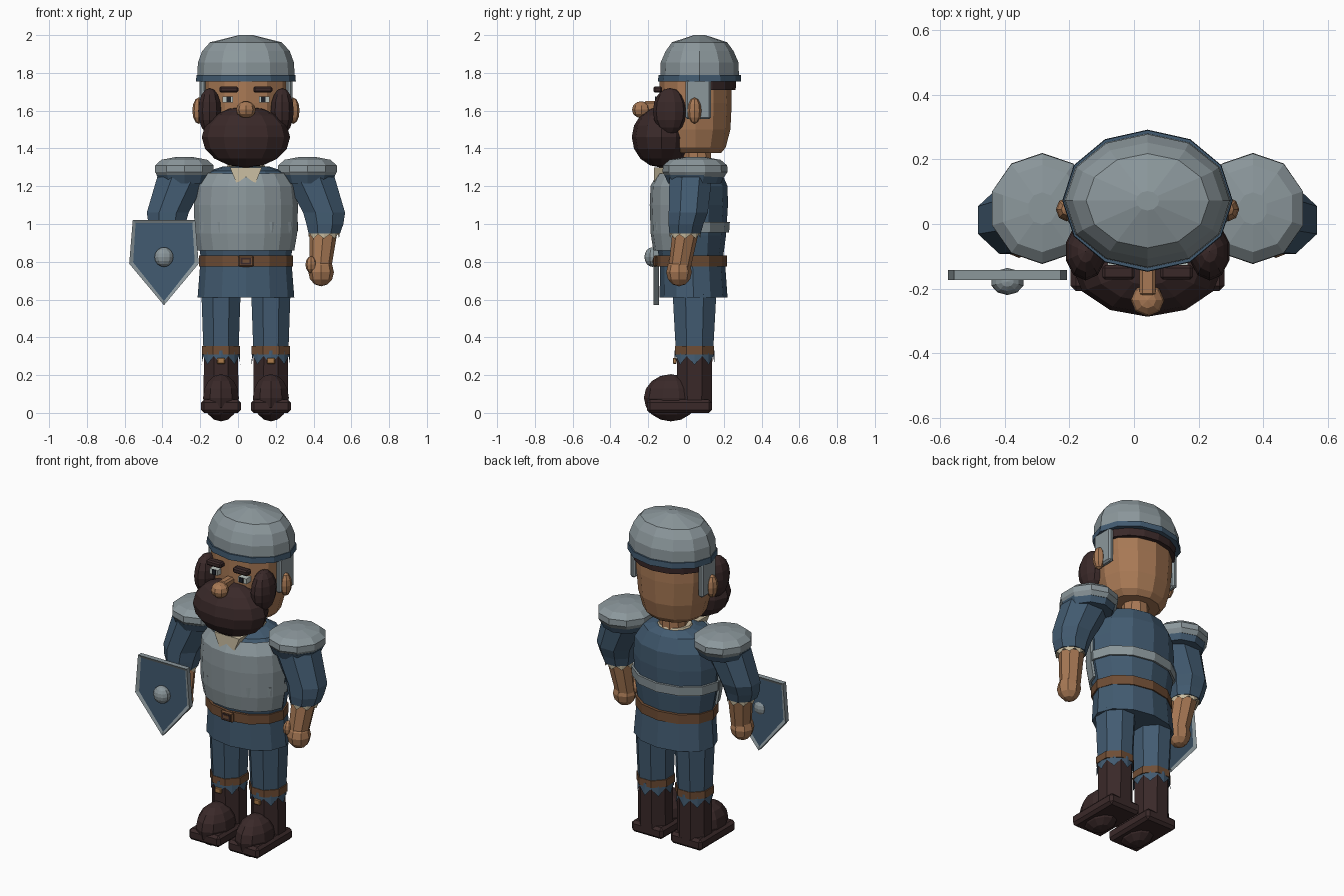
import bpy, bmesh, math

cube = bpy.data.objects.get("Cube")
if cube:
    bpy.data.objects.remove(cube, do_unlink=True)

CX = 0.042  # body centre line


def material(name, r, g, b):
    m = bpy.data.materials.new(name)
    m.use_nodes = True
    m.diffuse_color = (r, g, b, 1)
    m.node_tree.nodes["Principled BSDF"].inputs["Base Color"].default_value = (r, g, b, 1)
    return m


STEEL = material("steel grey", 0.26, 0.31, 0.33)
BLUE = material("blue cloth", 0.055, 0.105, 0.165)
SKIN = material("skin", 0.39, 0.19, 0.09)
HAIR = material("dark brown", 0.042, 0.022, 0.022)
LEATHER = material("leather", 0.16, 0.075, 0.035)
CREAM = material("cream linen", 0.6, 0.52, 0.36)
WHITE = material("eye white", 0.5, 0.55, 0.52)
BLACK = material("pupil", 0.012, 0.015, 0.022)
BRASS = material("tan buckle", 0.42, 0.2, 0.07)


def finish(name, bm, *mats):
    bmesh.ops.recalc_face_normals(bm, faces=bm.faces)
    mesh = bpy.data.meshes.new(name)
    bm.to_mesh(mesh)
    bm.free()
    for m in mats:
        mesh.materials.append(m)
    ob = bpy.data.objects.new(name, mesh)
    bpy.context.collection.objects.link(ob)
    return ob


def loft(name, mat, x, rings, n=12, phase=0.0, arc=None, cap=True, zig=0.0, thick=0.0):
    """Stack elliptical rings (z, dx, y, rx, ry); arc in degrees gives a part turn."""
    bm = bmesh.new()
    rows = []
    for z, dx, y, rx, ry in rings:
        row = []
        for i in range(n + 1 if arc else n):
            a = phase + 2 * math.pi * i / n
            if arc:
                a = math.radians(arc[0] + (arc[1] - arc[0]) * i / n)
            row.append(bm.verts.new((x + dx + rx * math.cos(a), y + ry * math.sin(a), z)))
        rows.append(row)
    for v in rows[0][::2]:
        v.co.z -= zig
    count = len(rows[0])
    for low, high in zip(rows, rows[1:]):
        for i in range(count if cap or not arc else count - 1):
            j = (i + 1) % count
            bm.faces.new((low[i], low[j], high[j], high[i]))
    if cap:
        bm.faces.new(rows[0])
        bm.faces.new(rows[-1])
    ob = finish(name, bm, mat)
    if thick:
        mod = ob.modifiers.new("thickness", "SOLIDIFY")
        mod.thickness = thick
        mod.offset = 0
    return ob


def ball(name, mat, centre, radii, segs=10, rows=6):
    bm = bmesh.new()
    bmesh.ops.create_uvsphere(bm, u_segments=segs, v_segments=rows, radius=1)
    bmesh.ops.scale(bm, vec=radii, verts=bm.verts)
    bmesh.ops.translate(bm, vec=centre, verts=bm.verts)
    return finish(name, bm, mat)


def box(name, mat, centre, size, bevel=0.0):
    bm = bmesh.new()
    bmesh.ops.create_cube(bm, size=1)
    bmesh.ops.scale(bm, vec=size, verts=bm.verts)
    bmesh.ops.translate(bm, vec=centre, verts=bm.verts)
    if bevel:
        bmesh.ops.bevel(bm, geom=bm.edges[:], offset=bevel, segments=1, affect='EDGES')
    return finish(name, bm, mat)


def prism(outline, y0, y1):
    """Extrude an (x, z) outline along y."""
    bm = bmesh.new()
    face = bm.faces.new([bm.verts.new((x, y0, z)) for x, z in outline])
    new = bmesh.ops.extrude_face_region(bm, geom=[face])["geom"]
    verts = [v for v in new if isinstance(v, bmesh.types.BMVert)]
    bmesh.ops.translate(bm, vec=(0, y1 - y0, 0), verts=verts)
    bmesh.ops.recalc_face_normals(bm, faces=bm.faces)
    return bm


# Torso, breastplate and its back strap
body = [(0.8, 0, 0.028, 0.235, 0.165), (0.94, 0, 0.022, 0.258, 0.19), (1.1, 0, 0.022, 0.265, 0.2),
        (1.2, 0, 0.022, 0.255, 0.198), (1.28, 0, 0.03, 0.2, 0.155), (1.305, 0, 0.045, 0.12, 0.1)]
loft("tunic", BLUE, CX, body)
plate = [(0.86, 0, 0.022, 0.25, 0.188), (0.95, 0, 0.022, 0.266, 0.202), (1.1, 0, 0.022, 0.27, 0.207),
         (1.2, 0, 0.022, 0.26, 0.203), (1.265, 0, 0.028, 0.215, 0.172)]
loft("breastplate", STEEL, CX, plate, n=8, arc=(185, 355), cap=False, thick=0.014)
strap = [(0.955, 0, 0.022, 0.268, 0.2), (1.01, 0, 0.022, 0.27, 0.204)]
loft("back_strap", STEEL, CX, strap, cap=False, thick=0.012)
loft("tunic_skirt", BLUE, CX, [(0.61, 0, 0.04, 0.256, 0.18), (0.79, 0, 0.035, 0.242, 0.172)])
loft("belt", LEATHER, CX, [(0.775, 0, 0.028, 0.248, 0.188), (0.832, 0, 0.028, 0.248, 0.188)])
box("belt_buckle", LEATHER, (CX, -0.163, 0.803), (0.085, 0.02, 0.06), 0.008)
box("buckle_gap", HAIR, (CX, -0.171, 0.803), (0.055, 0.009, 0.034))
box("buckle_pin", LEATHER, (CX, -0.174, 0.803), (0.036, 0.008, 0.018))

# Linen collar with two points
loft("collar_ring", CREAM, CX, [(1.27, 0, 0.045, 0.12, 0.11), (1.315, 0, 0.045, 0.095, 0.09)])
finish("collar_points", prism([(CX - 0.085, 1.3), (CX - 0.05, 1.215), (CX, 1.25), (CX + 0.05, 1.215),
                               (CX + 0.085, 1.3)], -0.17, -0.06), CREAM)

# Head
loft("neck", SKIN, CX, [(1.28, 0, 0.06, 0.08, 0.078), (1.4, 0, 0.06, 0.075, 0.075)], n=10)
loft("head", SKIN, CX, [(1.375, 0, 0.05, 0.15, 0.135), (1.405, 0, 0.05, 0.185, 0.16),
                        (1.5, 0, 0.05, 0.21, 0.185), (1.64, 0, 0.05, 0.225, 0.192),
                        (1.76, 0, 0.05, 0.225, 0.19)])
loft("back_hair", HAIR, CX, [(1.71, 0, 0.065, 0.236, 0.198), (1.76, 0, 0.065, 0.24, 0.2)], n=8, arc=(0, 180))
ball("beard", HAIR, (CX, -0.13, 1.46), (0.234, 0.157, 0.162), 12, 8)
ball("nose", SKIN, (CX, -0.236, 1.605), (0.052, 0.05, 0.045), 8, 6)
box("nose_bridge", SKIN, (CX, -0.17, 1.62), (0.05, 0.11, 0.06), 0.01)

# Helmet
loft("helmet_band", BLUE, CX, [(1.755, 0, 0.072, 0.264, 0.22), (1.79, 0, 0.072, 0.262, 0.218)])
loft("helmet_dome", STEEL, CX, [(1.785, 0, 0.072, 0.258, 0.208), (1.855, 0, 0.072, 0.254, 0.206),
                                (1.915, 0, 0.072, 0.232, 0.18), (1.962, 0, 0.072, 0.19, 0.146),
                                (2.0, 0, 0.072, 0.036, 0.03)])

# Paired parts
for side, s in (("right", -1), ("left", 1)):
    def px(d):
        return CX + s * d

    # Face
    ball(side + "_whiskers", HAIR, (px(0.192), -0.085, 1.598), (0.064, 0.09, 0.122), 10, 8)
    box(side + "_brow", HAIR, (px(0.09), -0.15, 1.712), (0.1, 0.045, 0.033), 0.008)
    box(side + "_eye", WHITE, (px(0.097), -0.135, 1.658), (0.055, 0.045, 0.032))
    box(side + "_pupil", BLACK, (px(0.092), -0.16, 1.66), (0.024, 0.009, 0.03))
    box(side + "_cheek_guard", STEEL, (px(0.23), 0.065, 1.66), (0.034, 0.135, 0.21), 0.01)
    ball(side + "_ear", SKIN, (px(0.25), 0.045, 1.6), (0.034, 0.037, 0.07), 8, 6)

    # Shoulder pad
    loft(side + "_pad_lining", BLUE, px(0.326), [(1.215, 0, 0.045, 0.135, 0.14), (1.26, 0, 0.045, 0.155, 0.16)],
         n=10, phase=math.pi / 2)
    loft(side + "_shoulder_pad", STEEL, px(0.326),
         [(1.25, 0, 0.048, 0.148, 0.155), (1.275, 0, 0.048, 0.163, 0.172), (1.31, 0, 0.048, 0.163, 0.17),
          (1.34, 0, 0.048, 0.128, 0.135), (1.355, 0, 0.048, 0.045, 0.05)], n=10, phase=math.pi / 2)

    # Arm
    loft(side + "_sleeve", BLUE, CX, [(0.95, s * 0.415, -0.005, 0.09, 0.09), (1.0, s * 0.418, 0, 0.106, 0.1),
                                      (1.06, s * 0.414, 0.012, 0.12, 0.112),
                                      (1.25, s * 0.335, 0.025, 0.145, 0.122)], n=8, phase=math.pi / 8)
    loft(side + "_cuff", CREAM, CX, [(0.945, s * 0.413, -0.005, 0.08, 0.08), (0.97, s * 0.415, -0.005, 0.084, 0.084)],
         n=16, zig=0.022)
    loft(side + "_forearm", SKIN, CX, [(0.76, s * 0.393, -0.035, 0.058, 0.058),
                                       (0.96, s * 0.41, -0.002, 0.074, 0.07)], n=8)
    ball(side + "_hand", SKIN, (px(0.398), -0.037, 0.745), (0.068, 0.068, 0.075), 8, 6)
    ball(side + "_thumb", SKIN, (px(0.345), -0.065, 0.785), (0.03, 0.032, 0.045), 8, 6)

    # Leg and boot
    leg = px(0.132)
    loft(side + "_trouser", BLUE, leg, [(0.31, 0, 0.045, 0.1, 0.106), (0.63, 0, 0.045, 0.112, 0.125)],
         n=8, phase=math.pi / 8)
    loft(side + "_trouser_hem", BLUE, leg, [(0.3, 0, 0.045, 0.102, 0.107), (0.33, 0, 0.045, 0.1, 0.105)],
         n=16, zig=0.045)
    loft(side + "_leg_strap", LEATHER, leg, [(0.31, 0, 0.045, 0.11, 0.112), (0.353, 0, 0.045, 0.11, 0.112)],
         n=8, phase=math.pi / 8)
    box(side + "_boot_buckle", BRASS, (leg, -0.06, 0.275), (0.042, 0.02, 0.032), 0.004)
    loft(side + "_boot_shaft", HAIR, leg, [(0.05, 0, 0.045, 0.1, 0.1), (0.31, 0, 0.045, 0.098, 0.102)],
         n=8, phase=math.pi / 8)
    ball(side + "_boot_toe", HAIR, (leg, -0.08, 0.08), (0.1, 0.143, 0.125), 10, 8)
    box(side + "_boot_sole", HAIR, (leg, -0.035, 0.035), (0.212, 0.345, 0.07), 0.016)

# Shield: steel frame with recessed blue panels on both faces
SX = -0.392
bm = prism([(SX - 0.165, 1.022), (SX + 0.165, 1.022), (SX + 0.184, 0.79), (SX, 0.57), (SX - 0.184, 0.79)],
           -0.173, -0.142)
for f in [f for f in bm.faces if abs(f.normal.y) > 0.9]:
    inward = -0.008 if f.normal.y > 0 else 0.008
    bmesh.ops.inset_individual(bm, faces=[f], thickness=0.022)
    bmesh.ops.translate(bm, vec=(0, inward, 0), verts=f.verts)
    f.material_index = 1
finish("shield", bm, STEEL, BLUE)
ball("shield_boss", STEEL, (SX, -0.178, 0.825), (0.052, 0.042, 0.052), 10, 8)
